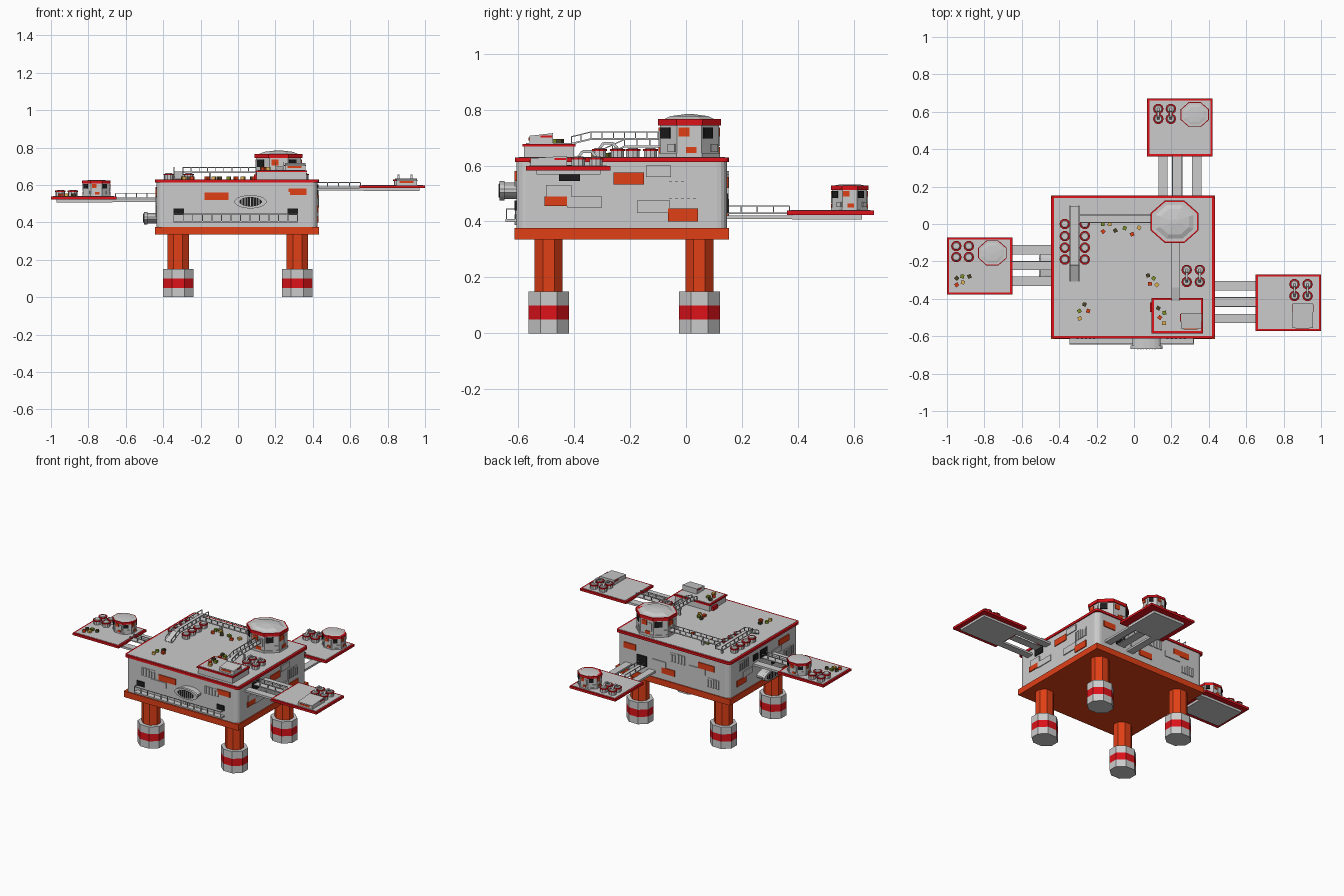
import bpy, bmesh, math
from mathutils import Vector, Matrix

if "Cube" in bpy.data.objects:
    bpy.data.objects.remove(bpy.data.objects["Cube"])

def mat(name, r, g, b):
    m = bpy.data.materials.new(name)
    m.diffuse_color = (r, g, b, 1)
    m.use_nodes = True
    m.node_tree.nodes["Principled BSDF"].inputs["Base Color"].default_value = m.diffuse_color
    return m

RED = mat("red", .72, .006, .01)
ORANGE = mat("orange", .75, .05, .008)
DARK = mat("dark", .012, .012, .012)
GREEN = mat("green", .2, .28, .02)
YELLOW = mat("yellow", .75, .45, .08)
BROWN = mat("brown", .07, .06, .02)

def finish(name, bm, m=None):
    me = bpy.data.meshes.new(name)
    bm.to_mesh(me)
    bm.free()
    ob = bpy.data.objects.new(name, me)
    bpy.context.collection.objects.link(ob)
    if m:
        me.materials.append(m)
    return ob

def box(name, x0, x1, y0, y1, z0, z1, m=None, round_r=0):
    bm = bmesh.new()
    c = Vector(((x0 + x1) / 2, (y0 + y1) / 2, (z0 + z1) / 2))
    bmesh.ops.create_cube(bm, size=1, matrix=Matrix.Translation(c) @ Matrix.Diagonal((x1 - x0, y1 - y0, z1 - z0, 1)))
    if round_r:
        es = [e for e in bm.edges if abs(e.verts[0].co.z - e.verts[1].co.z) > 1e-5]
        bmesh.ops.bevel(bm, geom=es, offset=round_r, segments=4, profile=.5, affect='EDGES')
    return finish(name, bm, m)

def bar(name, p, q, w, h, m=None):
    # box running from p to q
    p, q = Vector(p), Vector(q)
    d = q - p
    bm = bmesh.new()
    bmesh.ops.create_cube(bm, size=1, matrix=Matrix.Translation((p + q) / 2) @ d.to_track_quat('Y', 'Z').to_matrix().to_4x4() @ Matrix.Diagonal((w, d.length, h, 1)))
    return finish(name, bm, m)

def prism(name, c, rx, ry, h, m=None, n=8, top=1, axis='Z'):
    # rx, ry are half-widths across flats; c is the base centre
    bm = bmesh.new()
    k = 1 / math.cos(math.pi / n)
    rot = {'Z': Matrix(), 'Y': Matrix.Rotation(math.pi / 2, 4, 'X'), 'X': Matrix.Rotation(-math.pi / 2, 4, 'Y') @ Matrix.Rotation(math.pi / 2, 4, 'Z')}[axis]
    mx = Matrix.Translation(c) @ rot @ Matrix.Diagonal((rx * k, ry * k, h, 1)) @ Matrix.Translation((0, 0, .5)) @ Matrix.Rotation(math.pi / n, 4, 'Z')
    bmesh.ops.create_cone(bm, cap_ends=True, segments=n, radius1=1, radius2=top, depth=1, matrix=mx)
    return finish(name, bm, m)

def railing(name, p, q, h=.025, n=5):
    p, q, up = Vector(p), Vector(q), Vector((0, 0, h))
    bar(name + "_rail", p + up, q + up, .004, .004)
    for i in range(n):
        a = p.lerp(q, i / (n - 1))
        box(name + "_post", a.x - .002, a.x + .002, a.y - .002, a.y + .002, a.z, a.z + h)

def walkway(name, p, q, w=.045, n=5):
    p, q = Vector(p), Vector(q)
    bar(name, p, q, w, .006)
    s = (q - p).cross(Vector((0, 0, 1))).normalized() * (w / 2 - .003)
    for k in (-1, 1):
        railing(name, p + s * k, q + s * k, n=n)

def deck(name, x0, x1, y0, y1, z0, z1, r=0, w=.012):
    box(name + "_rim", x0, x1, y0, y1, z0, z1, RED, r)
    box(name + "_floor", x0 + w, x1 - w, y0 + w, y1 - w, z1 - .005, z1 + .002)

def tank(x, y, z, r=.024):
    prism("tank", (x, y, z), r, r, .024, n=10)
    prism("tank_ring", (x, y, z + .022), r + .003, r + .003, .007, RED, n=10)
    prism("tank_lid", (x, y, z + .027), r - .003, r - .003, .006, n=10, top=.8)

def tanks(xs, ys, z, pipes=False):
    for x in xs:
        for y in ys:
            tank(x, y, z)
        if pipes:
            a, b, t = min(ys), max(ys), z + .03
            pts = [(x, a, t), (x, a + .015, t + .02), (x, b - .015, t + .02), (x, b, t)]
            for p, q in zip(pts, pts[1:]):
                bar("tank_pipe", p, q, .012, .01)

def tower(name, x, y, z, rx, h, rim, dome):
    ry = rx * .88
    prism(name + "_base", (x, y, z), rx * .98, ry * .98, h * .12)
    prism(name + "_wall", (x, y, z), rx * .94, ry * .94, h)
    prism(name + "_rim", (x, y, z + h - rim), rx, ry, rim, RED)
    prism(name + "_roof", (x, y, z + h), rx * .8, ry * .8, dome * .6, top=.75)
    prism(name + "_roof_cap", (x, y, z + h + dome * .6), rx * .6, ry * .6, dome * .4, top=.2)
    # wall panels on each facet: (angle, height range, colour)
    for k in range(8):
        a = k * math.pi / 4
        c = Vector((x + rx * .94 * math.cos(a), y + ry * .94 * math.sin(a), 0))
        t = Vector((-rx * math.sin(a), ry * math.cos(a), 0)).normalized() * rx
        for u, v, f, g, m in (((-.3, .08, .5, .78, DARK), (.0, .3, .15, .35, None)) if k % 2 else ((-.3, 0, .55, .78, ORANGE), (.05, .3, .3, .7, None), (-.1, .2, .12, .28, ORANGE))):
            zc = z + h * (f + g) / 2
            p, q = c + t * u, c + t * v
            p.z = q.z = zc
            bar(name + "_panel", p, q, .008, h * (g - f), m)

def panel(side, u0, u1, z0, z1, m=None, d=.006):
    if side in 'FB':
        y = -.607 if side == 'F' else .146
        return box("wall_panel", u0, u1, y - d, y + d, z0, z1, m)
    x = .425 if side == 'R' else -.435
    return box("wall_panel", x - d, x + d, u0, u1, z0, z1, m)

def slats(side, u0, u1, z0, z1, n=5):
    panel(side, u0, u1, z0, z1, d=.002)
    s = (u1 - u0) / n
    for i in range(n):
        panel(side, u0 + s * (i + .15), u0 + s * (i + .65), z0, z1 - (.012 if i > n / 2 else 0), d=.007)

# legs with banded feet
for x in (-.32, .317):
    for y in (-.491, .048):
        prism("leg", (x, y, .14), .058, .05, .21, ORANGE)
        prism("foot_lower", (x, y, 0), .082, .073, .05)
        prism("foot_band", (x, y, .05), .082, .073, .05, RED)
        prism("foot_upper", (x, y, .1), .082, .073, .05)

# main hull
box("hull_base", -.443, .432, -.614, .153, .335, .376, ORANGE)
box("hull", -.435, .425, -.607, .146, .37, .62, None, .035)
deck("main_deck", -.443, .432, -.612, .153, .612, .628, .02, .014)

# wall panels
for s, u0, u1, z0, z1, m in (
        ('R', -.26, -.15, .532, .575, ORANGE), ('R', -.143, -.054, .56, .6, None), ('R', -.064, .043, .4, .446, ORANGE),
        ('R', -.175, -.057, .43, .475, None), ('R', -.5, -.41, .49, .53, None), ('R', -.507, -.425, .455, .49, ORANGE),
        ('R', -.425, -.3, .45, .49, None), ('F', -.18, -.05, .52, .56, ORANGE), ('F', -.24, -.12, .48, .515, None),
        ('F', -.345, -.29, .44, .475, DARK), ('F', .265, .32, .44, .475, DARK), ('F', .27, .366, .545, .58, ORANGE),
        ('L', -.5, -.39, .54, .58, ORANGE), ('L', -.42, -.31, .5, .535, None), ('L', -.36, -.31, .44, .48, DARK),
        ('L', -.03, .07, .43, .47, ORANGE), ('L', -.1, .0, .47, .51, None), ('L', -.16, -.11, .54, .58, DARK),
        ('B', -.32, -.2, .53, .57, ORANGE), ('B', -.25, -.13, .49, .53, None), ('B', .28, .37, .52, .56, ORANGE),
        ('B', -.02, .08, .42, .46, ORANGE), ('B', .05, .15, .46, .5, None), ('B', .2, .26, .44, .49, DARK)):
    panel(s, u0, u1, z0, z1, m)
for s, u0, u1, z0, z1 in (('R', -.064, .043, .48, .543), ('F', -.31, -.2, .52, .575), ('F', .17, .285, .525, .575),
                          ('F', .01, .165, .388, .425), ('L', -.06, .05, .53, .59), ('L', -.55, -.45, .43, .49),
                          ('B', -.1, .02, .52, .58), ('B', -.36, -.26, .42, .48)):
    slats(s, u0, u1, z0, z1)

# oval exhaust ports on front and left
prism("front_port", (.067, -.6, .51), .075, .03, .055, n=16, axis='Y')
prism("front_port_flange", (.067, -.65, .51), .085, .035, .017, n=16, axis='Y')
prism("front_port_mouth", (.067, -.66, .51), .06, .025, .009, DARK, n=16, axis='Y')
prism("left_port", (-.43, -.23, .422), .08, .028, .06, n=16, axis='X')
prism("left_port_flange", (-.485, -.23, .422), .09, .033, .018, n=16, axis='X')
prism("left_port_mouth", (-.495, -.23, .422), .065, .023, .01, DARK, n=16, axis='X')
for i in range(-3, 4):
    h = .024 * math.sqrt(1 - (i / 4) ** 2)
    box("front_port_bar", .067 + i * .015 - .002, .067 + i * .015 + .002, -.671, -.66, .51 - h, .51 + h)
    box("left_port_bar", -.507, -.495, -.23 + i * .016 - .002, -.23 + i * .016 + .002, .422 - h, .422 + h)

# front balcony
box("balcony_floor", -.345, .32, -.645, -.6, .398, .408)
railing("balcony", (-.343, -.642, .408), (.318, -.642, .408), .036, 14)
for x in (-.343, .318):
    railing("balcony_end", (x, -.642, .408), (x, -.61, .408), .036, 2)

# control tower, raised pad and cabin
tower("control_tower", .217, .012, .628, .128, .138, .022, .018)
box("pad_wall", .1, .365, -.58, -.4, .625, .672)
deck("pad", .094, .37, -.585, -.395, .668, .678)
box("pad_step", .085, .1, -.47, -.42, .628, .655, RED)

def cabin(x0, x1, y0, y1, z, h):
    ob = box("cabin", x0, x1, y0, y1, z, z + h)
    for v in ob.data.vertices:
        if v.co.z > z + h / 2 and v.co.y < (y0 + y1) / 2:
            v.co.z -= h * .25
    box("cabin_red_strip", x0 - .003, x1 + .003, y1 - .045, y1 - .005, z + h * .6, z + h * .78, RED)
    box("cabin_window", x0 + .015, x1 - .02, y0 - .003, y0 + .01, z + h * .3, z + h * .6, ORANGE)

cabin(.25, .36, -.56, -.475, .678, .038)

# deck walkways and tanks
walkway("pad_walkway", (.222, -.1, .695), (.222, -.34, .695), n=7)
walkway("pad_ramp", (.222, -.34, .695), (.222, -.41, .678), n=3)
walkway("cross_walkway", (.1, .028, .668), (-.295, .028, .668), n=10)
walkway("side_walkway", (-.318, .096, .668), (-.318, -.22, .668), .055, n=8)
walkway("side_ramp", (-.318, -.22, .668), (-.318, -.305, .63), .055, n=3)
for x, y in ((-.318, -.08), (-.318, .06), (-.15, .028), (.222, -.25)):
    box("walkway_support", x - .006, x + .006, y - .006, y + .006, .628, .668)
tanks((-.37, -.263), (0, -.065, -.127, -.19), .63)
tanks((.282, .352), (-.245, -.31), .63, True)

# outer platforms, under-slabs and bridges
deck("left_platform", -1, -.65, -.377, -.072, .523, .538)
box("left_platform_under", -.97, -.67, -.335, -.11, .507, .524)
deck("right_platform", .65, 1, -.573, -.27, .583, .598)
box("right_platform_under", .67, .97, -.535, -.305, .568, .584)
deck("back_platform", .07, .42, .362, .672, .424, .439)
box("back_platform_under", .12, .365, .38, .63, .407, .425)
for y in (-.137, -.307):
    bar("left_beam", (-.43, y, .515), (-.68, y, .515), .05, .014)
for y in (-.33, -.505):
    bar("right_beam", (.42, y, .576), (.68, y, .576), .05, .014)
for x in (.155, .335):
    bar("back_beam", (x, .14, .415), (x, .39, .415), .05, .014)
walkway("left_bridge", (-.43, -.222, .53), (-.655, -.222, .53), .05)
walkway("right_bridge", (.42, -.417, .588), (.655, -.417, .588), .055)
walkway("back_bridge", (.232, .14, .43), (.232, .37, .43), .055)
panel('L', -.26, -.185, .53, .585, DARK)
panel('R', -.455, -.38, .545, .602, DARK)
panel('B', .195, .27, .43, .5, DARK)

# platform equipment
tower("left_turret", -.757, -.155, .538, .076, .085, .016, .004)
tanks((-.95, -.883), (-.118, -.177), .54)
tower("back_turret", .325, .585, .439, .076, .09, .016, .004)
tanks((.13, .197), (.615, .562), .44, True)
cabin(.848, .957, -.557, -.425, .599, .036)
tanks((.858, .928), (-.322, -.385), .6, True)

# scattered crates: positions per deck height
piles = {.63: ((-.167, 0), (-.165, -.04), (-.13, 0), (-.1, -.035), (-.05, -.022), (-.01, -.055), (.027, -.02), (.075, -.275),
               (.105, -.29), (.085, -.32), (.122, -.325), (-.265, -.43), (-.292, -.465), (-.245, -.465), (-.29, -.505)),
         .68: ((.13, -.45), (.162, -.475), (.138, -.5), (.16, -.53)),
         .54: ((-.948, -.29), (-.918, -.28), (-.948, -.325), (-.915, -.312), (-.88, -.28))}
n = 0
for z, pts in piles.items():
    for x, y in pts:
        ob = box("crate", -.01, .01, -.01, .01, 0, .015, (GREEN, ORANGE, YELLOW, BROWN)[n % 4])
        ob.location = (x, y, z)
        ob.rotation_euler.z = n * .7
        n += 1
